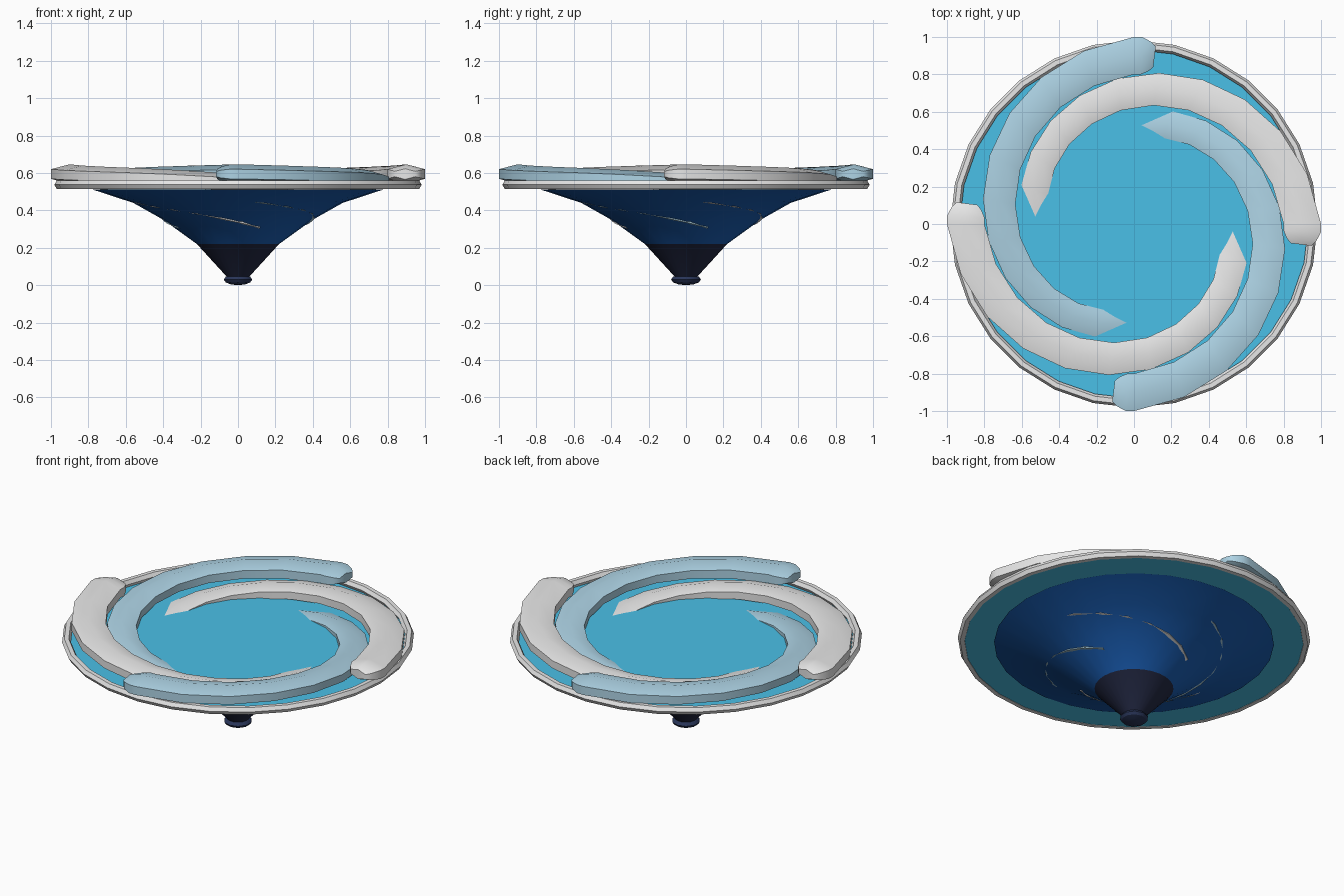
import bpy, bmesh, math

if "Cube" in bpy.data.objects:
    bpy.data.objects.remove(bpy.data.objects["Cube"])

SIDES = 28


def material(name, rgb):
    m = bpy.data.materials.new(name)
    m.diffuse_color = (*rgb, 1)
    m.use_nodes = True
    m.node_tree.nodes["Principled BSDF"].inputs["Base Color"].default_value = m.diffuse_color
    return m


WHITE = material("foam white", (0.82, 0.82, 0.82))
PALE = material("pale blue", (0.42, 0.65, 0.78))
TEAL = material("water teal", (0.07, 0.54, 0.82))
BLUE = material("deep blue", (0.01, 0.11, 0.45))
NAVY = material("dark navy", (0.016, 0.021, 0.055))
TIP = material("tip navy", (0.022, 0.036, 0.1))


def finish(name, bm, mats, angle=30):
    bmesh.ops.recalc_face_normals(bm, faces=bm.faces[:])
    me = bpy.data.meshes.new(name)
    bm.to_mesh(me)
    bm.free()
    for m in mats:
        me.materials.append(m)
    ob = bpy.data.objects.new(name, me)
    bpy.context.collection.objects.link(ob)
    bpy.ops.object.select_all(action='DESELECT')
    ob.select_set(True)
    bpy.context.view_layer.objects.active = ob
    bpy.ops.object.shade_smooth_by_angle(angle=math.radians(angle))
    return ob


def bridge(bm, rings):
    for a, b in zip(rings, rings[1:]):
        n = len(a)
        for i in range(n):
            j = (i + 1) % n
            bm.faces.new((a[i], a[j], b[j], b[i]))


def circle(bm, r, z):
    return [bm.verts.new((r * math.cos(2 * math.pi * i / SIDES),
                          r * math.sin(2 * math.pi * i / SIDES), z)) for i in range(SIDES)]


# Funnel profile (radius, height); the last point only guides the arms
PROFILE = [(0.06, 0.045), (0.22, 0.22), (0.40, 0.35), (0.56, 0.44), (0.78, 0.512), (0.95, 0.535)]


def funnel_z(r):
    for (r0, z0), (r1, z1) in zip(PROFILE, PROFILE[1:]):
        if r <= r1:
            return z0 + (z1 - z0) * (r - r0) / (r1 - r0)
    return PROFILE[-1][1]


# Funnel: navy bottom, blue above
bm = bmesh.new()
rings = [circle(bm, r, z) for r, z in PROFILE[:-1]]
bridge(bm, rings)
bm.faces.new(rings[0])
for f in bm.faces:
    f.material_index = 0 if f.calc_center_median().z < 0.22 else 1
finish("funnel", bm, [NAVY, BLUE])

# Flat water surface
bm = bmesh.new()
bm.faces.new(circle(bm, 0.95, 0.517))
finish("water_surface", bm, [TEAL])

# Foam rim
bm = bmesh.new()
loops = [circle(bm, 0.957 + 0.025 * math.cos(math.pi / 3 * k),
                0.537 + 0.025 * math.sin(math.pi / 3 * k)) for k in range(6)]
bridge(bm, loops + loops[:1])
finish("foam_rim", bm, [WHITE])

# Small knob at the bottom
bm = bmesh.new()
bmesh.ops.create_uvsphere(bm, u_segments=10, v_segments=6, radius=1)
for v in bm.verts:
    v.co = (v.co.x * 0.08, v.co.y * 0.08, 0.03 + v.co.z * 0.03)
finish("bottom_knob", bm, [TIP])


# Spiral arms winding down into the funnel, with rounded outer ends
def arm(name, start, mat):
    bm = bmesh.new()
    steps, turn = 18, 290
    stations = [(-7, 0.55), (-5.5, 0.78), (-2.5, 1.0)]
    stations += [(turn * s / steps, 1.0) for s in range(steps + 1)]
    rings = []
    for deg, scale in stations:
        d = max(deg, 0)
        r = 0.9 - 0.0021 * d
        w = 0.1155 * (1 - d / 650) * scale
        h = 0.052 * (1 - d / 650) * scale
        z = funnel_z(r) + 0.066 * (1 - d / 1100)
        a = math.radians(start + deg)
        ring = []
        for k in range(6):
            t = math.radians(30 + 60 * k)
            rr = r + w * math.cos(t)
            ring.append(bm.verts.new((rr * math.cos(a), rr * math.sin(a), z + h * math.sin(t))))
        rings.append(ring)
    bridge(bm, rings)
    bm.faces.new(rings[0])
    bm.faces.new(rings[-1])
    finish(name, bm, [mat], 55)


for i in range(4):
    arm(f"spiral_arm_{i + 1}", 90 * i, PALE if i % 2 else WHITE)
